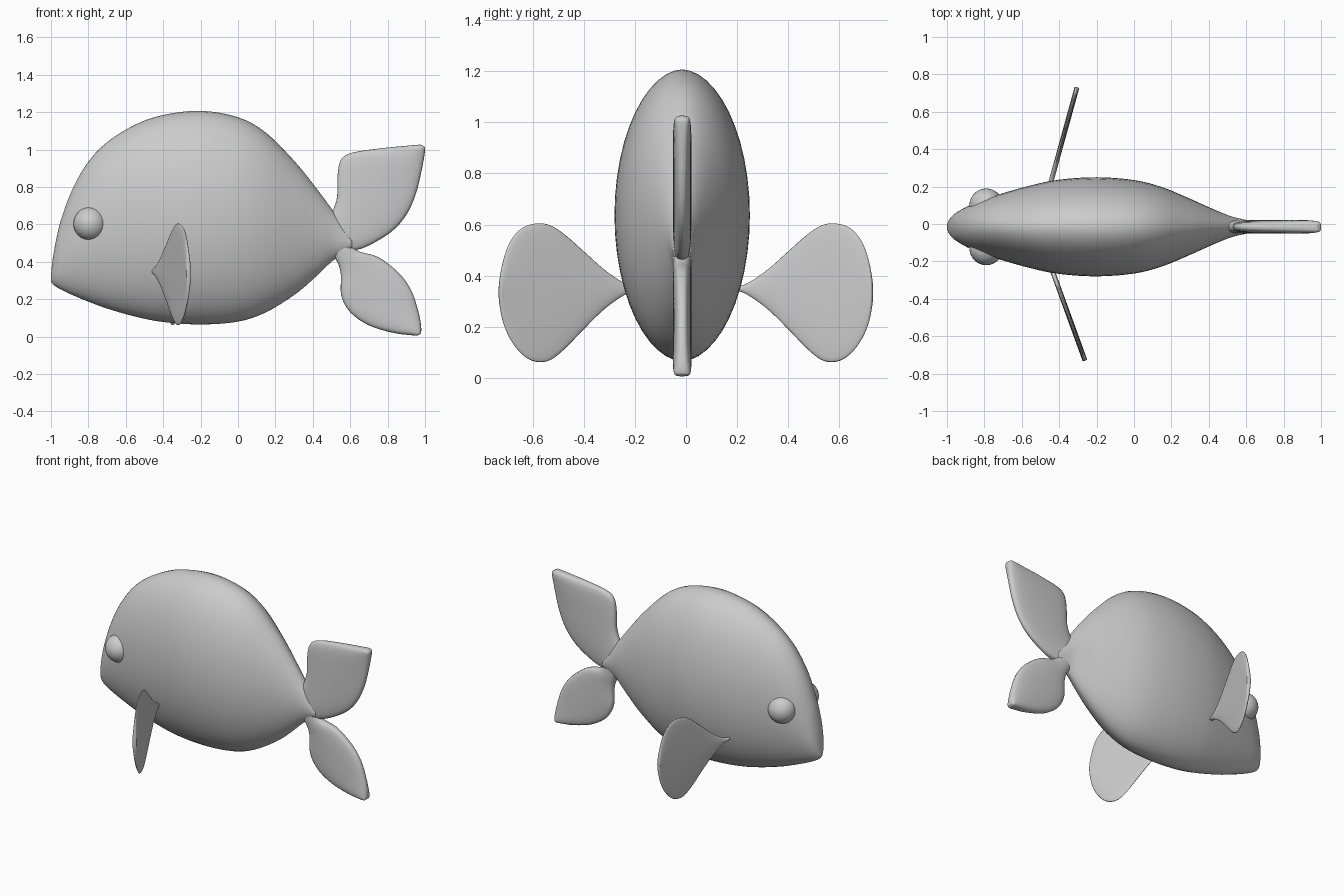
import bpy, bmesh, math
from mathutils import Vector

grey = bpy.data.materials.new("plain grey")
grey.diffuse_color = (0.6, 0.6, 0.6, 1)
MID = -0.015  # y of the body's middle plane


def finish(ob):
    ob.data.materials.append(grey)
    ob.data.polygons.foreach_set("use_smooth", [True] * len(ob.data.polygons))


def spline(a, b, c, d, t):
    return 0.5 * (2 * b + (c - a) * t + (2 * a - 5 * b + 4 * c - d) * t * t
                  + (3 * b - a - 3 * c + d) * t ** 3)


def loft(name, rows, normal, power=1.0, segs=32, steps=4):
    """Skin rounded sections; each row is (edge point, opposite edge point, half thickness)."""
    rows = [(Vector(p), Vector(q), h) for p, q, h in rows]
    stations = []
    for i in range(len(rows) - 1):
        k = [rows[max(0, min(len(rows) - 1, i + o))] for o in (-1, 0, 1, 2)]
        for s in range(steps):
            stations.append([spline(*(r[c] for r in k), s / steps) for c in range(3)])
    stations.append(rows[-1])
    bm = bmesh.new()
    rings = []
    for p, q, h in stations:
        ring = []
        for j in range(segs):
            a = 2 * math.pi * j / segs
            s = math.sin(a)
            side = math.copysign(abs(s) ** power, s) * h
            ring.append(bm.verts.new((p + q) / 2 + (q - p) / 2 * math.cos(a) + normal * side))
        rings.append(ring)
    for r0, r1 in zip(rings, rings[1:]):
        for j in range(segs):
            k = (j + 1) % segs
            bm.faces.new((r0[j], r0[k], r1[k], r1[j]))
    bm.faces.new(rings[0])
    bm.faces.new(rings[-1])
    bmesh.ops.recalc_face_normals(bm, faces=bm.faces)
    me = bpy.data.meshes.new(name)
    bm.to_mesh(me)
    bm.free()
    ob = bpy.data.objects.new(name, me)
    bpy.context.collection.objects.link(ob)
    finish(ob)
    return ob


Y = Vector((0, 1, 0))

# Body: x, bottom z, top z, half width
body = [(-1.0, 0.295, 0.33, 0.012), (-0.99, 0.28, 0.42, 0.035), (-0.97, 0.265, 0.53, 0.06),
        (-0.94, 0.248, 0.645, 0.082), (-0.88, 0.22, 0.80, 0.115), (-0.8, 0.187, 0.935, 0.147),
        (-0.7, 0.15, 1.04, 0.18), (-0.55, 0.107, 1.133, 0.222), (-0.4, 0.078, 1.185, 0.252),
        (-0.2, 0.065, 1.207, 0.265), (0.0, 0.08, 1.173, 0.25), (0.15, 0.13, 1.09, 0.212),
        (0.3, 0.222, 0.94, 0.15), (0.4, 0.305, 0.818, 0.105), (0.5, 0.40, 0.685, 0.063),
        (0.55, 0.43, 0.62, 0.048), (0.61, 0.465, 0.53, 0.035)]
loft("body", [((x, MID, lo), (x, MID, hi), w) for x, lo, hi, w in body], Y, 1.06, 48)

# Tail lobes: upper/left edge and lower/right edge in x, z
upper = [(0.46, 0.60, 0.56, 0.45), (0.505, 0.67, 0.62, 0.46), (0.53, 0.75, 0.70, 0.487),
         (0.532, 0.86, 0.82, 0.56), (0.55, 0.945, 0.90, 0.65), (0.61, 0.983, 0.95, 0.76),
         (0.75, 1.005, 0.98, 0.88), (0.90, 1.02, 0.996, 0.965), (0.97, 1.026, 1.0, 1.0),
         (0.985, 1.022, 0.997, 1.015)]
lower = [(0.48, 0.46, 0.57, 0.56), (0.53, 0.40, 0.63, 0.465), (0.55, 0.33, 0.75, 0.425),
         (0.552, 0.22, 0.86, 0.34), (0.60, 0.13, 0.925, 0.25), (0.70, 0.06, 0.96, 0.15),
         (0.83, 0.02, 0.976, 0.08), (0.92, 0.008, 0.98, 0.04), (0.955, 0.006, 0.978, 0.02),
         (0.965, 0.008, 0.975, 0.014)]
for name, lobe in (("upper_tail_lobe", upper), ("lower_tail_lobe", lower)):
    n = len(lobe)
    half = [0.036] * (n - 3) + [0.033, 0.027, 0.012]
    loft(name, [((a, MID, b), (c, MID, d), h) for (a, b, c, d), h in zip(lobe, half)], Y, 0.65)

# Paddle fins: distance out in y, bottom z, top z
paddle = [(0.19, 0.345, 0.355), (0.24, 0.325, 0.37), (0.32, 0.268, 0.424), (0.40, 0.19, 0.495),
          (0.48, 0.108, 0.565), (0.54, 0.066, 0.60), (0.60, 0.066, 0.602), (0.65, 0.10, 0.58),
          (0.69, 0.155, 0.53), (0.715, 0.215, 0.46), (0.728, 0.28, 0.39), (0.731, 0.32, 0.35)]
for name, side, x_tip in (("near_fin", -1, -0.262), ("far_fin", 1, -0.305)):
    slope = (x_tip + 0.44) / 0.49
    rows = []
    for i, (y, lo, hi) in enumerate(paddle):
        x = -0.44 + (y - 0.24) * slope
        half = 0.004 if i == len(paddle) - 1 else 0.013
        rows.append(((x, y * side, lo), (x, y * side, hi), half))
    loft(name, rows, Vector((1, -slope * side, 0)).normalized(), 0.9)

# Eyes
for name, y in (("near_eye", -0.13), ("far_eye", 0.1)):
    bpy.ops.mesh.primitive_uv_sphere_add(segments=32, ring_count=16, radius=0.09,
                                         location=(-0.79, y, 0.603))
    bpy.context.object.name = name
    finish(bpy.context.object)
